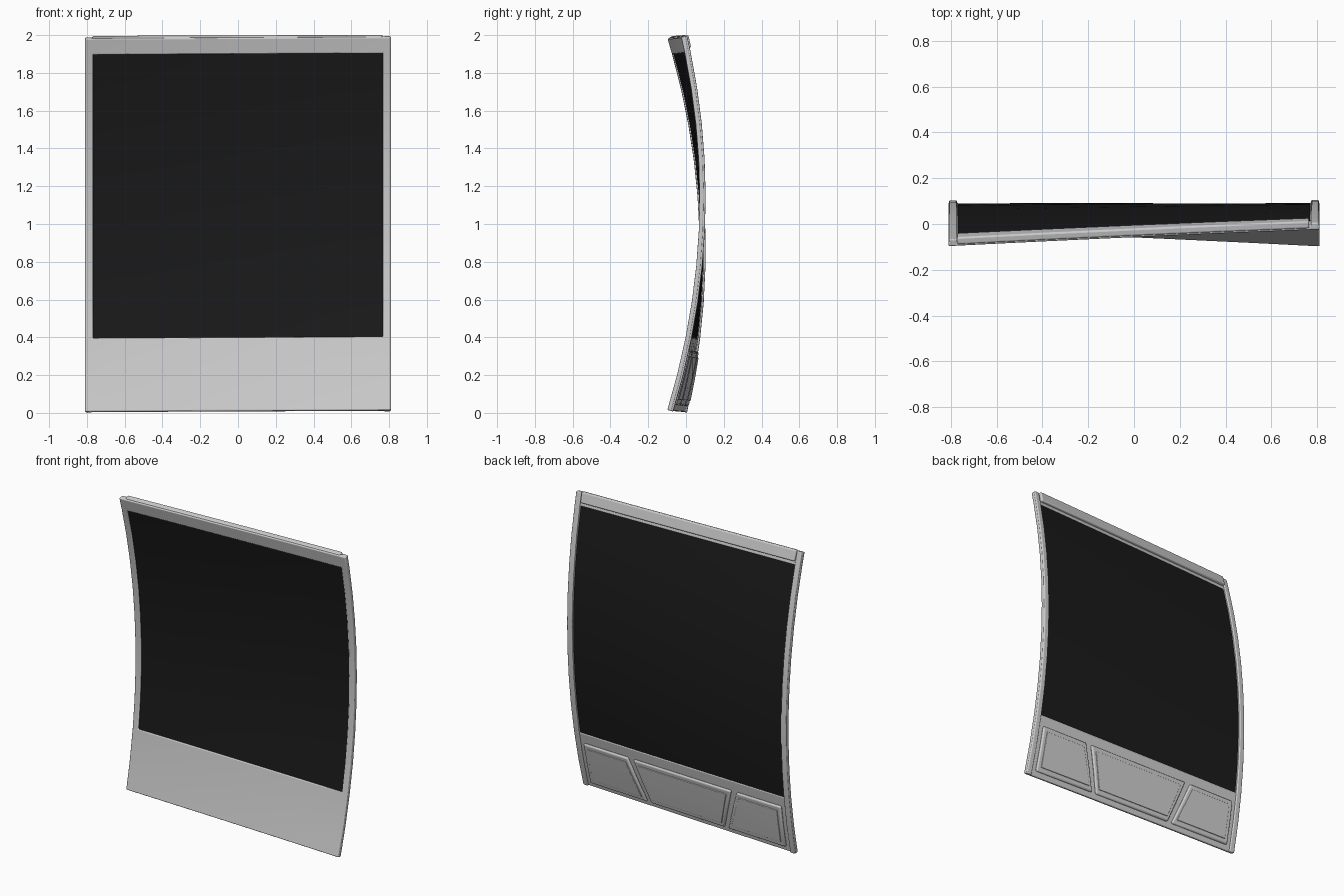
import bpy, bmesh, math
from mathutils import Vector

if "Cube" in bpy.data.objects:
    bpy.data.objects.remove(bpy.data.objects["Cube"])

K, SKEW, CREST = 0.135, 0.17, 0.072      # bend strength, diagonal skew, deepest point


def bend(u, v, t):
    """Map flat card coordinates (across, up, depth) onto the diagonally curled card."""
    h = v - 1 - SKEW * u
    n = Vector((0, 1, 2 * K * h)).normalized()
    return (u, CREST - K * h * h + t * n.y, v + 0.005 * u + t * n.z)


def steps(a, b, n):
    return [a + (b - a) * i / n for i in range(n + 1)]


def slab(name, us, vs, t0, t1, bevel, hole=None, lean=None, colour=None):
    """Curled slab on a grid; hole = cell test to skip, lean = shifts u by height."""
    bm = bmesh.new()
    grid = [[[bm.verts.new(bend(lean(u, v) if lean else u, v, t)) for u in us]
             for v in vs] for t in (t0, t1)]
    nu, nv = len(us) - 1, len(vs) - 1
    solid = {(i, j) for i in range(nu) for j in range(nv) if not (hole and hole(i, j))}
    for i, j in solid:
        for g in grid:
            bm.faces.new((g[j][i], g[j][i + 1], g[j + 1][i + 1], g[j + 1][i]))
        # walls wherever the neighbouring cell is empty
        for di, dj, p, q in ((-1, 0, (j, i), (j + 1, i)), (1, 0, (j, i + 1), (j + 1, i + 1)),
                             (0, -1, (j, i), (j, i + 1)), (0, 1, (j + 1, i), (j + 1, i + 1))):
            if (i + di, j + dj) not in solid:
                f, b = grid
                bm.faces.new((f[p[0]][p[1]], f[q[0]][q[1]], b[q[0]][q[1]], b[p[0]][p[1]]))
    bmesh.ops.delete(bm, geom=[v for v in bm.verts if not v.link_faces], context='VERTS')
    bmesh.ops.recalc_face_normals(bm, faces=bm.faces)
    me = bpy.data.meshes.new(name)
    bm.to_mesh(me)
    bm.free()
    ob = bpy.data.objects.new(name, me)
    bpy.context.collection.objects.link(ob)
    if bevel:
        m = ob.modifiers.new("soft_edges", 'BEVEL')
        m.width, m.segments, m.limit_method = bevel, 3, 'ANGLE'
        m.angle_limit = math.radians(40)
    if colour:
        mat = bpy.data.materials.new(name + "_colour")
        mat.diffuse_color = colour
        mat.use_nodes = True
        mat.node_tree.nodes["Principled BSDF"].inputs["Base Color"].default_value = mat.diffuse_color
        me.materials.append(mat)
    bpy.ops.object.select_all(action='DESELECT')
    bpy.context.view_layer.objects.active = ob
    ob.select_set(True)
    bpy.ops.object.shade_smooth_by_angle(angle=math.radians(35))
    return ob


W, IN = 0.81, 0.768
mid = steps(0.4, 1.9, 8)
rows = [0.012, 0.2] + mid + [1.985]

# Card frame with the window opening
cols = [-W] + steps(-IN, IN, 6) + [W]
slab("card_frame", cols, rows, 0, 0.023, 0.006,
     hole=lambda i, j: 0 < i < len(cols) - 2 and 2 <= j < len(rows) - 2)

# Dark picture panel set into the window
slab("picture_panel", steps(-IN - 0.01, IN + 0.01, 6), [0.39] + mid[1:-1] + [1.91],
     0.007, 0.019, 0, colour=(0.01, 0.01, 0.01, 1))

# Raised rails down both sides of the back
for side, name in ((-1, "rail_left"), (1, "rail_right")):
    slab(name, sorted((side * 0.772, side * 0.808)), rows, 0.012, 0.032, 0.006)

# Folded strip along the top of the back
slab("top_fold", steps(-0.772, 0.765, 4), [1.922, 1.99], 0.008, 0.041, 0.008)


# Three chemical pods on the lower back, divided by seams that lean inward
def lean(u, v):
    return u if abs(u) > 0.5 else u * (0.75 + 0.25 * (v - 0.04) / 0.29)


for name, a, b in (("pod_left", -0.745, -0.41), ("pod_middle", -0.37, 0.37),
                   ("pod_right", 0.41, 0.745)):
    slab(name, [a, b], [0.045, 0.19, 0.332], 0.015, 0.036, 0.011, lean=lean)
    inset = 0.028
    slab(name + "_face", [a + inset, b - inset], [0.075, 0.19, 0.302], 0.025, 0.040, 0.004,
         lean=lean)
